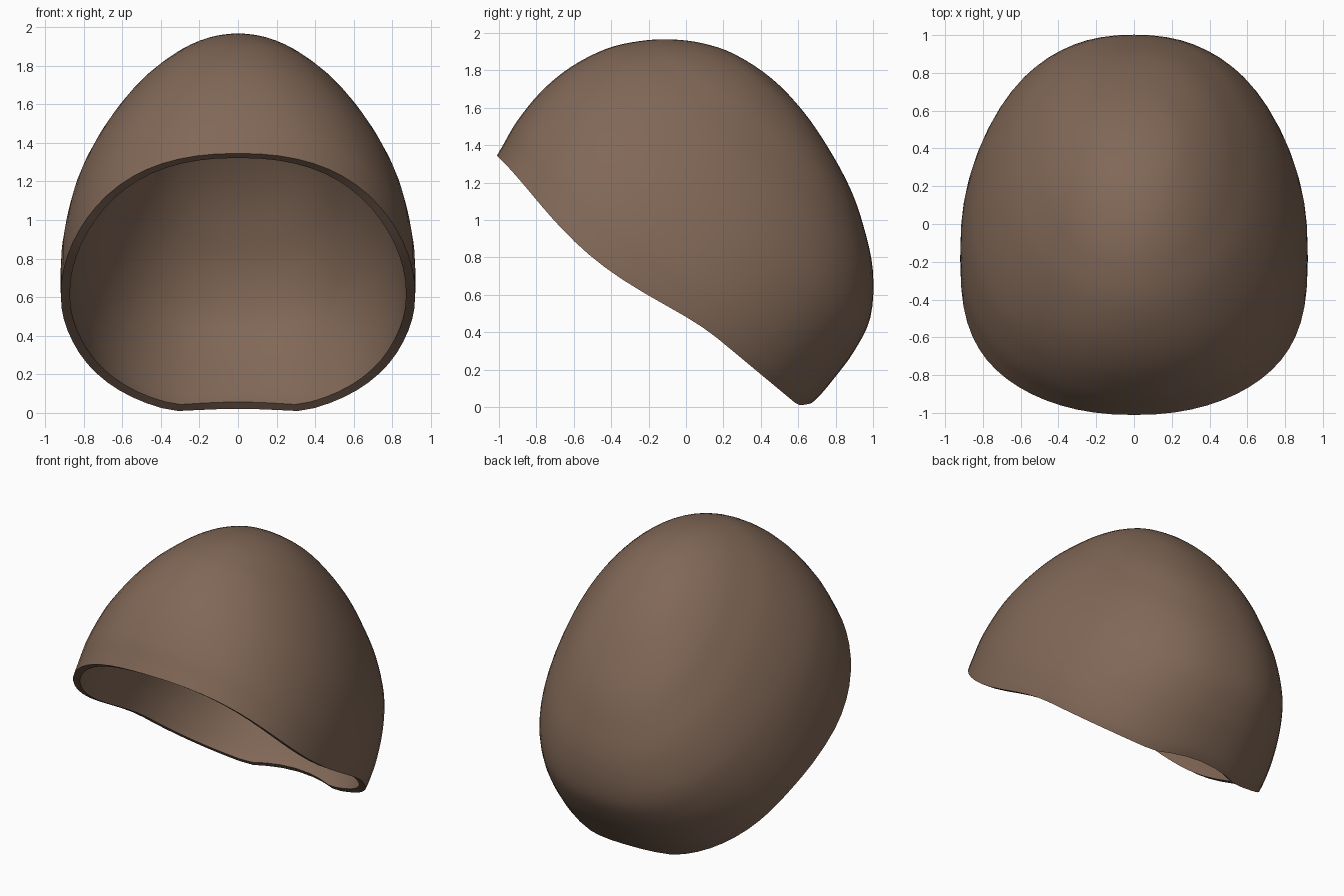
import bpy
import bmesh
import math

cube = bpy.data.objects.get("Cube")
if cube:
    bpy.data.objects.remove(cube, do_unlink=True)

SEGMENTS = 64
STEPS = 4
THICKNESS = 0.047

# Cross-sections parallel to the tilted opening:
# height above the opening plane, front end, back end, half width
sections = [
    (0.39, -1.635, 0.502, 0.918),
    (0.46, -1.647, 0.51, 0.92),
    (0.60, -1.67, 0.51, 0.913),
    (0.80, -1.672, 0.50, 0.868),
    (1.00, -1.635, 0.45, 0.79),
    (1.20, -1.55, 0.30, 0.675),
    (1.35, -1.435, 0.11, 0.555),
    (1.46, -1.315, -0.075, 0.45),
    (1.55, -1.175, -0.30, 0.33),
    (1.615, -1.005, -0.53, 0.192),
    (1.642, -0.77, -0.77, 0.0),
]


def spline(p0, p1, p2, p3, t):
    """Smooth blend between two neighbouring sections."""
    return [0.5 * (2 * b + (c - a) * t + (2 * a - 5 * b + 4 * c - d) * t ** 2
                   + (3 * b - a - 3 * c + d) * t ** 3)
            for a, b, c, d in zip(p0, p1, p2, p3)]


def tilt(x, u, v):
    """Turn opening-plane coordinates into the model frame."""
    return (x, 0.77 * u + 0.64 * v, 0.77 * v - 0.64 * u)


def power(value, exponent):
    return math.copysign(abs(value) ** exponent, value)


def ring_points(height, front, back, width):
    """Rounded outline; the rim dips at the sides and arches at the back."""
    middle, half = (front + back) / 2, (back - front) / 2
    rise = min(1.0, (height - 0.39) / 0.9)
    fade = max(0.0, 1 - (height - 0.39) / 0.4)
    for i in range(SEGMENTS):
        angle = math.tau * i / SEGMENTS
        along, across = math.cos(angle), math.sin(angle)
        n = 2.28 if along > 0 else 2.25 - 0.25 * rise
        u = middle + half * power(along, 2 / n)
        x = width * power(across, 2 / n)
        shift = -0.095 * max(0.0, 1 - ((u + 0.9) / 0.8) ** 2) ** 2
        if along > 0:
            shift += 0.055 * max(0.0, 1 - (x / 0.33) ** 2)
        yield tilt(x, u, height + fade * shift)


# Phantom sections at both ends keep the rim and the crown smooth
h, f, b, w = sections[-2]
padded = [sections[0]] + sections + [(h, b, f, -w)]

bm = bmesh.new()
rings = []
for k in range(len(sections) - 1):
    for s in range(STEPS):
        row = spline(*padded[k:k + 4], s / STEPS)
        rings.append([bm.verts.new(p) for p in ring_points(*row)])

for low, high in zip(rings, rings[1:]):
    for i in range(SEGMENTS):
        j = (i + 1) % SEGMENTS
        bm.faces.new((low[i], low[j], high[j], high[i]))

# Close the crown
height, centre = sections[-1][:2]
crown = bm.verts.new(tilt(0, centre, height))
for i in range(SEGMENTS):
    bm.faces.new((rings[-1][i], rings[-1][(i + 1) % SEGMENTS], crown))

# Outward normals, so the wall grows inwards
bm.normal_update()
if crown.link_faces[0].normal.z < 0:
    bmesh.ops.reverse_faces(bm, faces=bm.faces[:])

mesh = bpy.data.meshes.new("domed_shell")
bm.to_mesh(mesh)
bm.free()
shell = bpy.data.objects.new("domed_shell", mesh)
bpy.context.collection.objects.link(shell)

# Colour
brown = bpy.data.materials.new("warm_brown")
colour = (0.22, 0.138, 0.095, 1)
brown.diffuse_color = colour
brown.use_nodes = True
brown.node_tree.nodes["Principled BSDF"].inputs["Base Color"].default_value = colour
mesh.materials.append(brown)

# Wall thickness, with a crisp rim
wall = shell.modifiers.new("wall", "SOLIDIFY")
wall.thickness = THICKNESS
wall.offset = -1
bpy.context.view_layer.objects.active = shell
shell.select_set(True)
bpy.ops.object.modifier_apply(modifier=wall.name)
bpy.ops.object.shade_smooth_by_angle(angle=math.radians(40))
